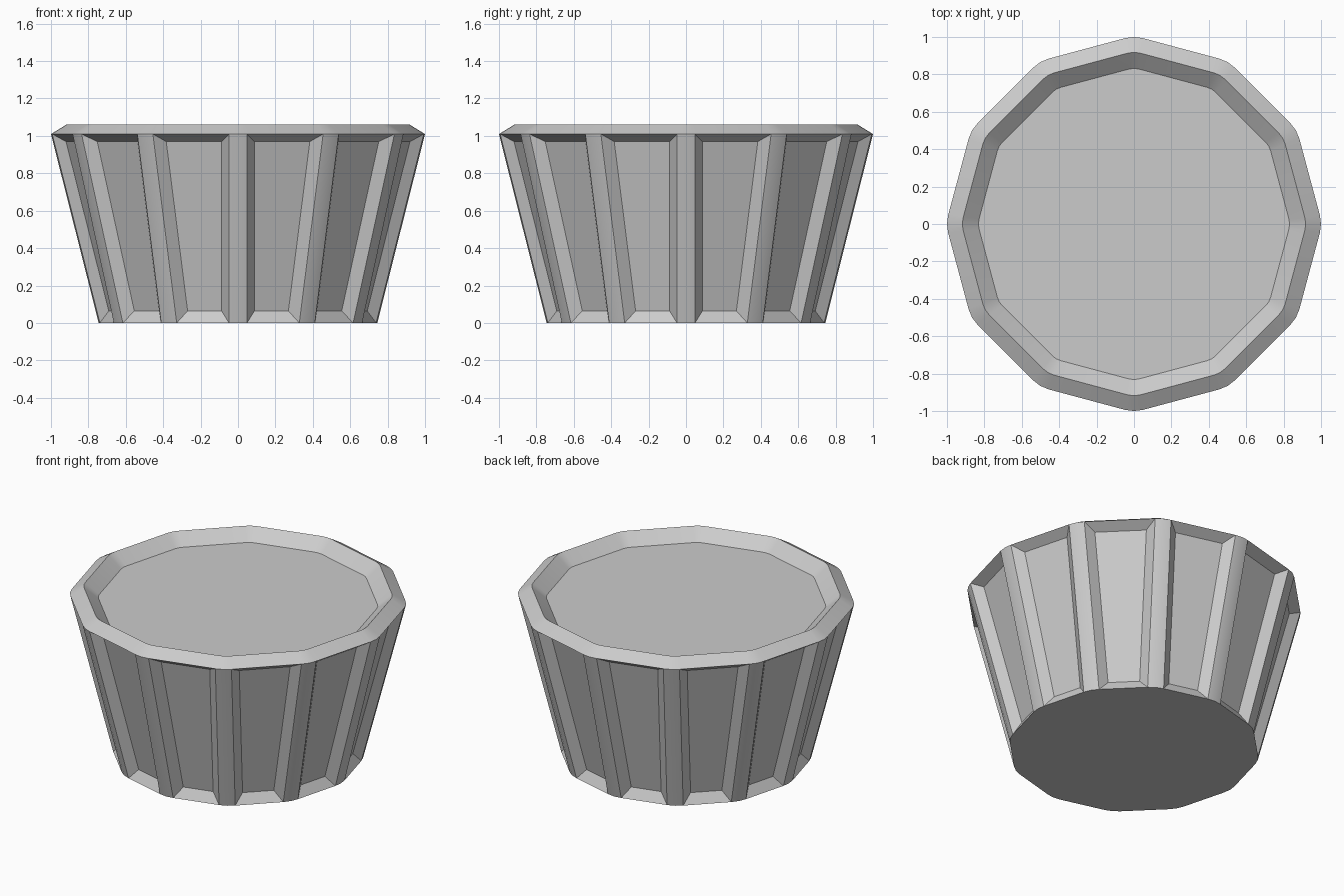
import bpy, bmesh, math

if "Cube" in bpy.data.objects:
    bpy.data.objects.remove(bpy.data.objects["Cube"])

SIDES = 12


def ring(bm, r, z, w):
    """Twelve-sided loop whose corners are rounded over half-width w."""
    drop = w * math.tan(math.pi / SIDES) / 2
    verts = []
    for i in range(SIDES):
        a = 2 * math.pi * i / SIDES
        ux, uy = math.cos(a), math.sin(a)
        for rad, t in ((r - drop, -w), (r, 0), (r - drop, w)):
            verts.append(bm.verts.new((ux * rad - uy * t, uy * rad + ux * t, z)))
    return verts


bm = bmesh.new()

# Profile from base to rim to recessed top: radius, height, corner width
profile = [(0.745, 0, 0.048), (1.0, 1.01, 0.048),
           (0.918, 1.06, 0.034), (0.832, 0.99, 0.026)]
rings = [ring(bm, *p) for p in profile]

# Walls between the loops; the wide faces of the first band become panels
panels = []
n = SIDES * 3
for level, (lo, hi) in enumerate(zip(rings, rings[1:])):
    for i in range(n):
        j = (i + 1) % n
        face = bm.faces.new((lo[i], lo[j], hi[j], hi[i]))
        if level == 0 and i % 3 == 2:
            panels.append(face)

# Flat base and recessed top surface
bm.faces.new(rings[0][::-1])
bm.faces.new(rings[-1])

# Sunken side panels with sloped borders
bm.normal_update()
bmesh.ops.inset_individual(bm, faces=panels, thickness=0.054, depth=-0.05,
                           use_even_offset=True)

mesh = bpy.data.meshes.new("fluted_cup")
bm.to_mesh(mesh)
bm.free()
cup = bpy.data.objects.new("fluted_cup", mesh)
bpy.context.collection.objects.link(cup)

# Smooth ridges and rim corners, crisp panel edges
bpy.context.view_layer.objects.active = cup
cup.select_set(True)
bpy.ops.object.shade_smooth_by_angle(angle=math.radians(30))
